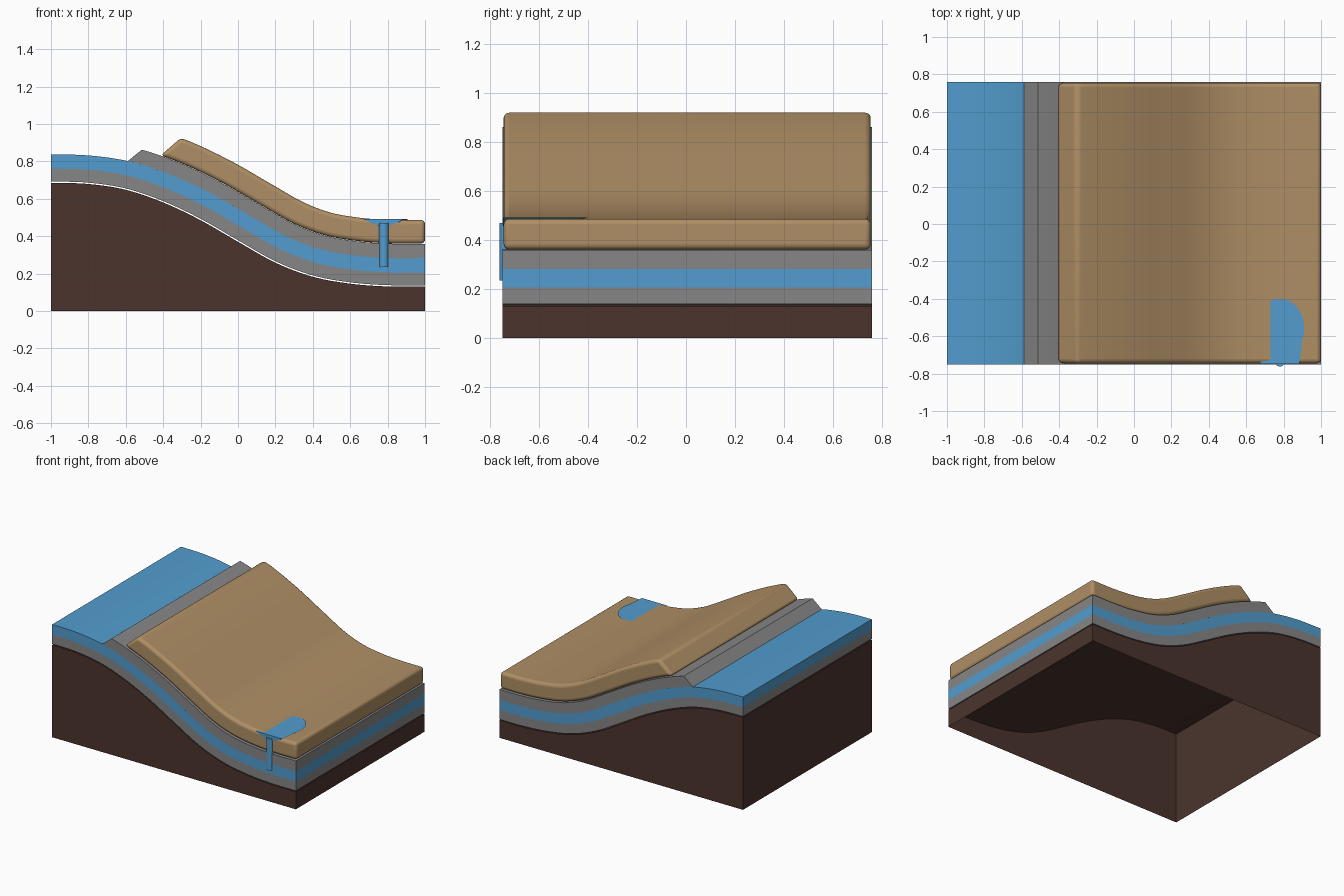
import bpy, bmesh, math

cube = bpy.data.objects.get("Cube")
if cube:
    bpy.data.objects.remove(cube, do_unlink=True)


def material(name, rgb):
    m = bpy.data.materials.new(name)
    m.use_nodes = True
    m.diffuse_color = (*rgb, 1)
    bsdf = m.node_tree.nodes["Principled BSDF"]
    bsdf.inputs["Base Color"].default_value = (*rgb, 1)
    bsdf.inputs["Roughness"].default_value = 0.8
    return m


BROWN = material("dark bedrock brown", (0.07, 0.034, 0.026))
GREY = material("clay grey", (0.24, 0.24, 0.24))
BLUE = material("water blue", (0.085, 0.335, 0.62))
TAN = material("sand tan", (0.43, 0.275, 0.13))

# Height of the bedrock surface at even steps from x = -1 to x = 1
HEIGHTS = [0.685, 0.679, 0.648, 0.58, 0.485, 0.37, 0.258, 0.183, 0.146, 0.131, 0.13]
STEP = 0.2
FRONT, BACK = -0.75, 0.76


def bedrock(x):
    """Smooth interpolation of the bedrock heights."""
    last = len(HEIGHTS) - 1
    i = min(max(int((x + 1) / STEP), 0), last - 1)
    t = (x + 1) / STEP - i
    a, b, c, d = (HEIGHTS[min(max(j, 0), last)] for j in range(i - 1, i + 3))
    return b + t * (c - a + t * (2 * a - 5 * b + 4 * c - d + t * (3 * (b - c) + d - a))) / 2


def raised(x, dist):
    """Point at a distance from the bedrock surface, along its normal."""
    slope = 0 if abs(x) > 0.999 else (bedrock(x + 0.01) - bedrock(x - 0.01)) / 0.02
    n = math.hypot(1, slope)
    return min(x - slope / n * dist, 1), bedrock(x) + dist / n


def surface(start, dist, count=48):
    return [raised(start + (1 - start) * i / count, dist) for i in range(count + 1)]


def finish(bm, name, mat, angle=30):
    bmesh.ops.recalc_face_normals(bm, faces=bm.faces)
    mesh = bpy.data.meshes.new(name)
    bm.to_mesh(mesh)
    bm.free()
    mesh.materials.append(mat)
    obj = bpy.data.objects.new(name, mesh)
    bpy.context.collection.objects.link(obj)
    bpy.ops.object.select_all(action='DESELECT')
    obj.select_set(True)
    bpy.context.view_layer.objects.active = obj
    bpy.ops.object.shade_smooth_by_angle(angle=math.radians(angle))
    return obj


def extrude_profile(name, profile, mat, front=FRONT, back=BACK, open_last=False):
    """Extrude an xz profile along y; optionally leave its closing side open."""
    bm = bmesh.new()
    loops = [[bm.verts.new((x, y, z)) for x, z in profile] for y in (front, back)]
    for loop in loops:
        bm.faces.new(loop)
    n = len(profile)
    for i in range(n - open_last):
        j = (i + 1) % n
        bm.faces.new((loops[0][i], loops[0][j], loops[1][j], loops[1][i]))
    return finish(bm, name, mat)


def layer(name, low, high, mat, low_start=-1, high_start=-1, **span):
    profile = surface(low_start, low) + surface(high_start, high)[::-1]
    return extrude_profile(name, profile, mat, **span)


# Bedrock block, open underneath
extrude_profile("bedrock", [(-1, 0)] + surface(-1, 0) + [(1, 0)], BROWN, open_last=True)

# Rock layers following the slope
layer("lower_clay_layer", 0.007, 0.076, GREY)
layer("aquifer_layer", 0.076, 0.152, BLUE)
layer("upper_clay_layer", 0.152, 0.229, GREY, -0.622, -0.575)

# Thick rounded soil layer on top
soil = layer("soil_layer", 0.231, 0.356, TAN, -0.49, -0.435, front=-0.745, back=0.755)
bevel = soil.modifiers.new("rounded_edges", 'BEVEL')
bevel.width = 0.022
bevel.segments = 4
bevel.limit_method = 'ANGLE'
bevel.angle_limit = math.radians(40)
bevel.use_clamp_overlap = False

# Pond with a lens-shaped cut face at the front
POND_X, POND_FRONT, POND_TOP = 0.78, -0.748, 0.491
outline = [(-0.105, 0.0)]
for i in range(25):
    a = math.radians(205 - 230 * i / 24)
    outline.append((0.13 * math.cos(a), 0.19 + 0.158 * math.sin(a)))
outline.append((0.105, 0.0))
bm = bmesh.new()
rings = []
for k in (1, 0.8, 0.6, 0.4, 0.2):
    z = POND_TOP - 0.036 * (1 - k * k)
    rings.append([bm.verts.new((POND_X + x * k, POND_FRONT + y * k, z)) for x, y in outline])
for a, b in zip(rings, rings[1:]):
    for i in range(len(outline) - 1):
        bm.faces.new((a[i], a[i + 1], b[i + 1], b[i]))
bm.faces.new(rings[0])
bm.faces.new(rings[-1])
bm.faces.new([r[0] for r in rings] + [r[-1] for r in reversed(rings)])
finish(bm, "pond", BLUE)

# Spring pipe from the aquifer up to the pond
bm = bmesh.new()
bmesh.ops.create_cone(bm, cap_ends=True, segments=24, radius1=0.027, radius2=0.027, depth=0.235)
bmesh.ops.translate(bm, verts=bm.verts, vec=(POND_X, -0.735, 0.3525))
finish(bm, "spring_pipe", BLUE, 40)
